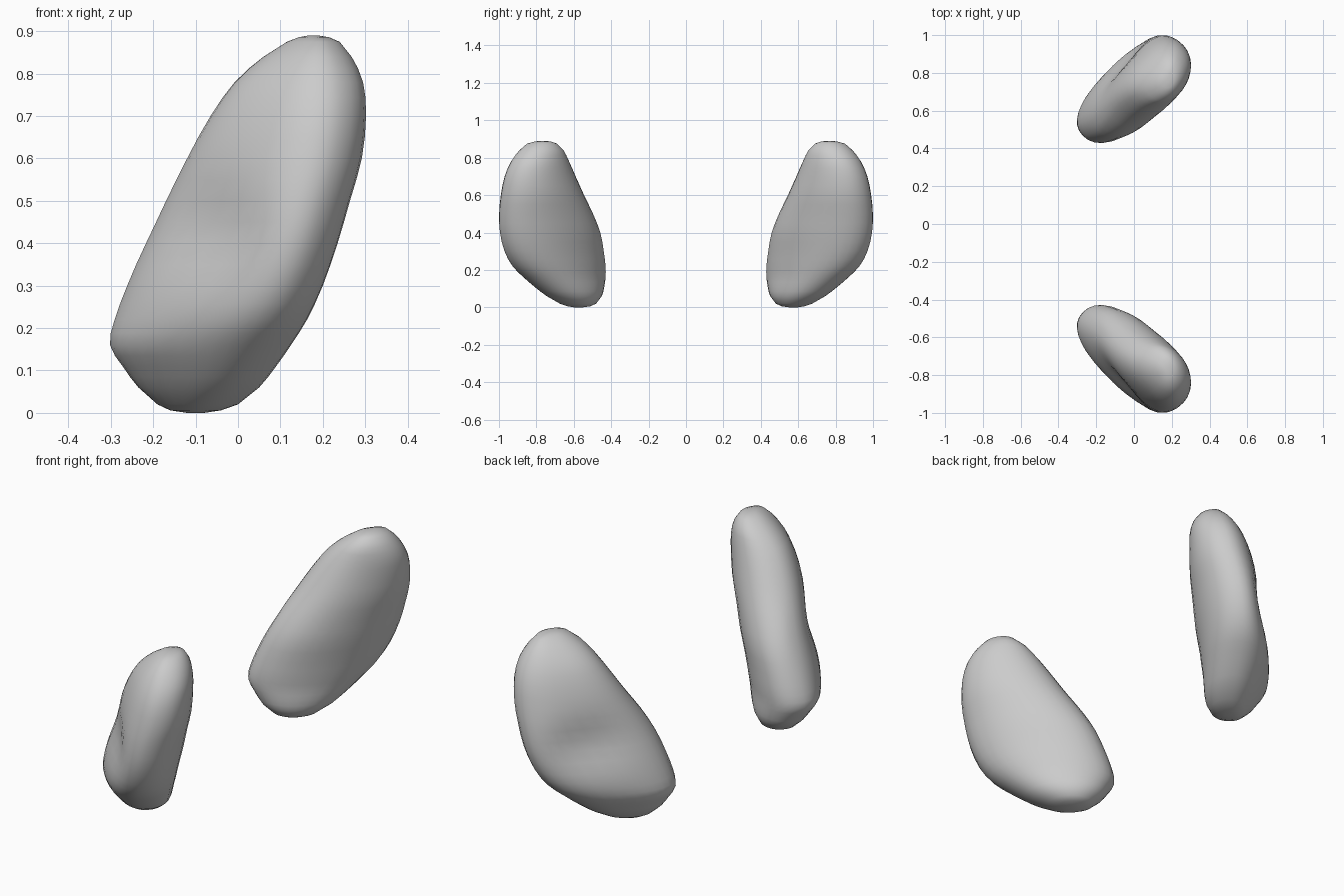
import bpy, bmesh, math

if "Cube" in bpy.data.objects:
    bpy.data.objects.remove(bpy.data.objects["Cube"])

# Horizontal sections: z, x min, x max, y min, y max, thickness/length ratio
SECTIONS = [
    (0.000, -0.12, -0.08, -0.60, -0.55, 0.75),
    (0.006, -0.16, -0.04, -0.635, -0.51, 0.65),
    (0.02, -0.19, 0.00, -0.675, -0.48, 0.58),
    (0.06, -0.235, 0.05, -0.745, -0.45, 0.51),
    (0.11, -0.272, 0.09, -0.81, -0.437, 0.47),
    (0.16, -0.302, 0.125, -0.868, -0.43, 0.44),
    (0.22, -0.291, 0.163, -0.928, -0.43, 0.42),
    (0.30, -0.262, 0.20, -0.972, -0.44, 0.41),
    (0.40, -0.222, 0.235, -0.997, -0.458, 0.42),
    (0.50, -0.178, 0.264, -1.00, -0.497, 0.44),
    (0.60, -0.123, 0.292, -0.99, -0.545, 0.47),
    (0.70, -0.065, 0.302, -0.97, -0.59, 0.50),
    (0.78, -0.008, 0.295, -0.935, -0.625, 0.54),
    (0.84, 0.06, 0.268, -0.89, -0.655, 0.58),
    (0.875, 0.115, 0.24, -0.85, -0.69, 0.62),
    (0.886, 0.143, 0.215, -0.81, -0.72, 0.66),
    (0.89, 0.165, 0.19, -0.785, -0.75, 0.70),
]
SIDES = 32


def spow(v, p):
    return math.copysign(abs(v) ** p, v)


def refine(rows):
    """Insert a smooth in-between section after each one."""
    out = [rows[0]]
    for i in range(len(rows) - 1):
        a, b = rows[max(i - 1, 0)], rows[i]
        c, d = rows[i + 1], rows[min(i + 2, len(rows) - 1)]
        if 2 < i < len(rows) - 4:
            out.append(tuple((9 * (q + r) - p - s) / 16
                             for p, q, r, s in zip(a, b, c, d)))
        out.append(c)
    return out


def section(z, x0, x1, y0, y1, k):
    """Slanted oval, flatter on the outer side, fitted to its bounds."""
    pts = []
    for i in range(SIDES):
        t = 2 * math.pi * i / SIDES
        inner = math.sin(t) > 0
        e = 2 / 2.05 if inner else 2 / 2.4
        u = spow(math.cos(t), e)
        n = k * (1.42 if inner else 1.22) * spow(math.sin(t), e)
        pts.append((u + n, n - u))
    ax, bx = min(p[0] for p in pts), max(p[0] for p in pts)
    ay, by = min(p[1] for p in pts), max(p[1] for p in pts)
    out = []
    for i, (px, py) in enumerate(pts):
        x = x0 + (px - ax) / (bx - ax) * (x1 - x0)
        y = y0 + (py - ay) / (by - ay) * (y1 - y0)
        # shallow dent in the outer face
        if i > SIDES // 2:
            d = 0.025 * math.exp(-((x + 0.07) ** 2 + (z - 0.43) ** 2) / 0.015)
            x, y = x + d, y + d
        out.append((x, y, z))
    return out


def build_pad(name, side):
    bm = bmesh.new()
    rings = [[bm.verts.new((x, y * side, z)) for x, y, z in section(*s)]
             for s in refine(SECTIONS)]
    for a, b in zip(rings, rings[1:]):
        for i in range(SIDES):
            j = (i + 1) % SIDES
            bm.faces.new((a[i], a[j], b[j], b[i]))
    bm.faces.new(rings[0])
    bm.faces.new(rings[-1])
    bmesh.ops.recalc_face_normals(bm, faces=bm.faces)
    for f in bm.faces:
        f.smooth = True
    mesh = bpy.data.meshes.new(name)
    bm.to_mesh(mesh)
    bm.free()
    obj = bpy.data.objects.new(name, mesh)
    bpy.context.collection.objects.link(obj)


# Mirrored pair of ear-shaped pads
build_pad("front_ear_pad", 1)
build_pad("back_ear_pad", -1)
